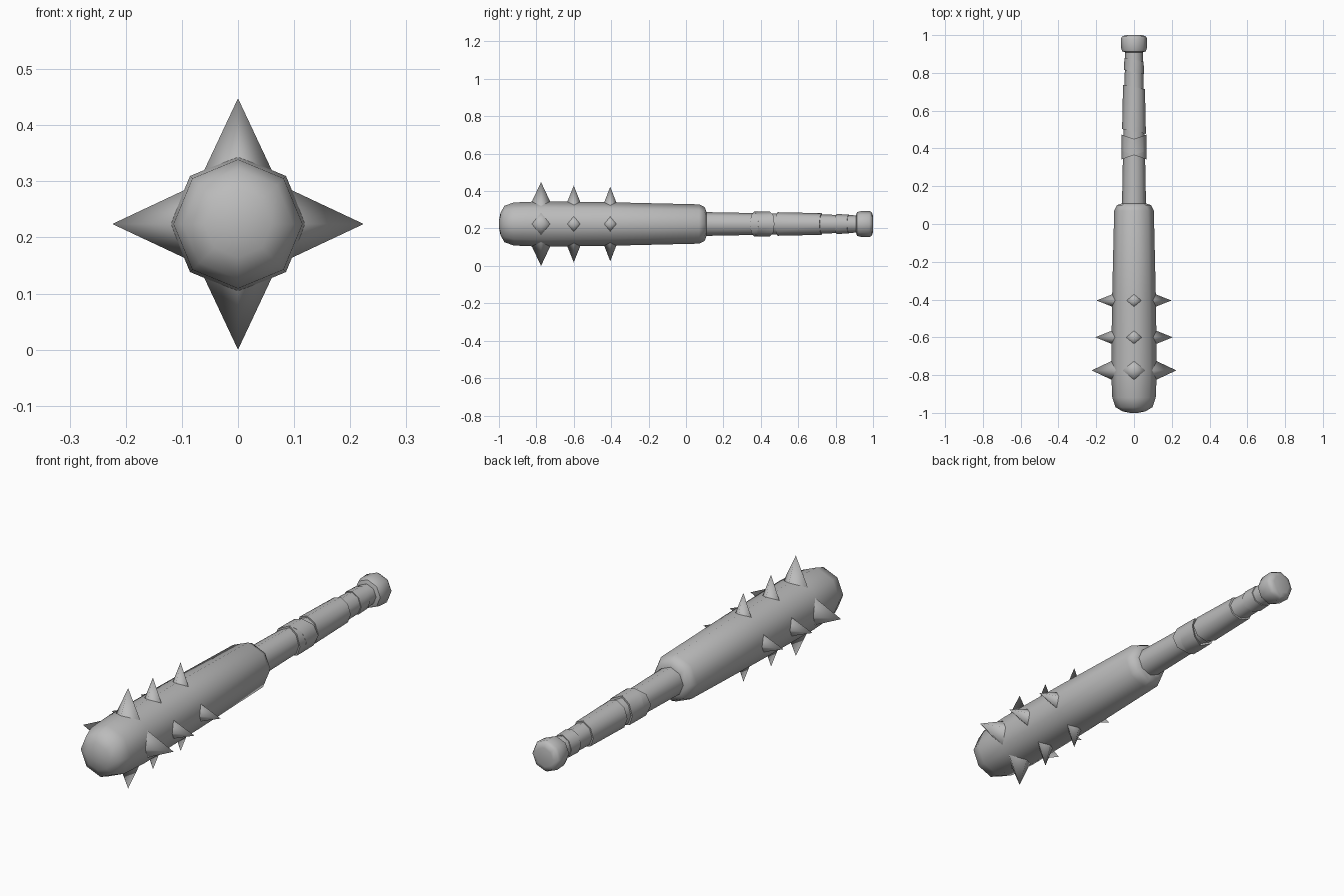
import bpy, bmesh
from math import cos, sin, pi, radians

if "Cube" in bpy.data.objects:
    bpy.data.objects.remove(bpy.data.objects["Cube"])

AXIS_Z = 0.224
SIDES = 8

grey = bpy.data.materials.new("plain grey")
grey.use_nodes = True
grey.diffuse_color = (0.5, 0.5, 0.5, 1)
grey.node_tree.nodes["Principled BSDF"].inputs["Base Color"].default_value = (0.5, 0.5, 0.5, 1)


def finish(name, bm, angle):
    bmesh.ops.recalc_face_normals(bm, faces=bm.faces)
    mesh = bpy.data.meshes.new(name)
    bm.to_mesh(mesh)
    bm.free()
    mesh.materials.append(grey)
    obj = bpy.data.objects.new(name, mesh)
    bpy.context.collection.objects.link(obj)
    bpy.ops.object.select_all(action='DESELECT')
    obj.select_set(True)
    bpy.context.view_layer.objects.active = obj
    bpy.ops.object.shade_smooth_by_angle(angle=radians(angle))
    return obj


def lathe(name, profile, slant=0.0, slant_z=0.0, angle=50):
    """Eight-sided turned part along y; profile is (y, radius); slant shears the rings."""
    bm = bmesh.new()
    rings = []
    for y, r in profile:
        ring = []
        for i in range(SIDES):
            a = 2 * pi * i / SIDES
            x, z = r * cos(a), r * sin(a)
            ring.append(bm.verts.new((x, y + slant * x + slant_z * z, AXIS_Z + z)))
        rings.append(ring)
    for a, b in zip(rings, rings[1:]):
        for i in range(SIDES):
            j = (i + 1) % SIDES
            bm.faces.new((a[i], a[j], b[j], b[i]))
    bm.faces.new(rings[0])
    bm.faces.new(rings[-1])
    return finish(name, bm, angle)


# Heavy striking end with a domed tip and a bevelled shoulder
lathe("barrel", [(-1.0, 0.02), (-0.992, 0.06), (-0.97, 0.098), (-0.92, 0.115),
                 (-0.78, 0.121), (-0.4, 0.116), (0.07, 0.105), (0.1, 0.09), (0.11, 0.062)])

# Handle core and pommel
lathe("handle", [(0.08, 0.064), (0.5, 0.056), (0.93, 0.046)])
lathe("pommel", [(0.908, 0.045), (0.914, 0.063), (0.93, 0.068), (0.98, 0.07),
                 (0.994, 0.062), (1.0, 0.042)])

# Grip wrappings: crossed bands, long wrap and a single loop
for name, slant in (("cross_wrap_a", 0.35), ("cross_wrap_b", -0.35)):
    lathe(name, [(0.365, 0.056), (0.365, 0.067), (0.45, 0.066), (0.45, 0.054)], slant)
lathe("long_wrap", [(0.49, 0.054), (0.49, 0.063), (0.725, 0.058), (0.725, 0.046)], -0.2)
lathe("loop_wrap", [(0.805, 0.045), (0.805, 0.053), (0.87, 0.051), (0.87, 0.045)], -0.2)

# Three rows of four-sided spikes around the barrel: y, tip distance, base radius
BASE = 0.09
for row, (y, tip, radius) in enumerate([(-0.775, 0.224, 0.063),
                                        (-0.6, 0.205, 0.046),
                                        (-0.405, 0.198, 0.043)], 1):
    for k in range(4):
        a = k * pi / 2
        out, side = (cos(a), sin(a)), (-sin(a), cos(a))

        def point(d, s, dy):
            return (out[0] * d + side[0] * s, y + dy, AXIS_Z + out[1] * d + side[1] * s)

        bm = bmesh.new()
        base = [bm.verts.new(point(BASE, radius * cos(t * pi / 2), radius * sin(t * pi / 2)))
                for t in range(4)]
        apex = bm.verts.new(point(tip, 0, 0))
        for t in range(4):
            bm.faces.new((base[t], base[(t + 1) % 4], apex))
        bm.faces.new(base)
        finish(f"spike_row{row}_{k + 1}", bm, 95)
